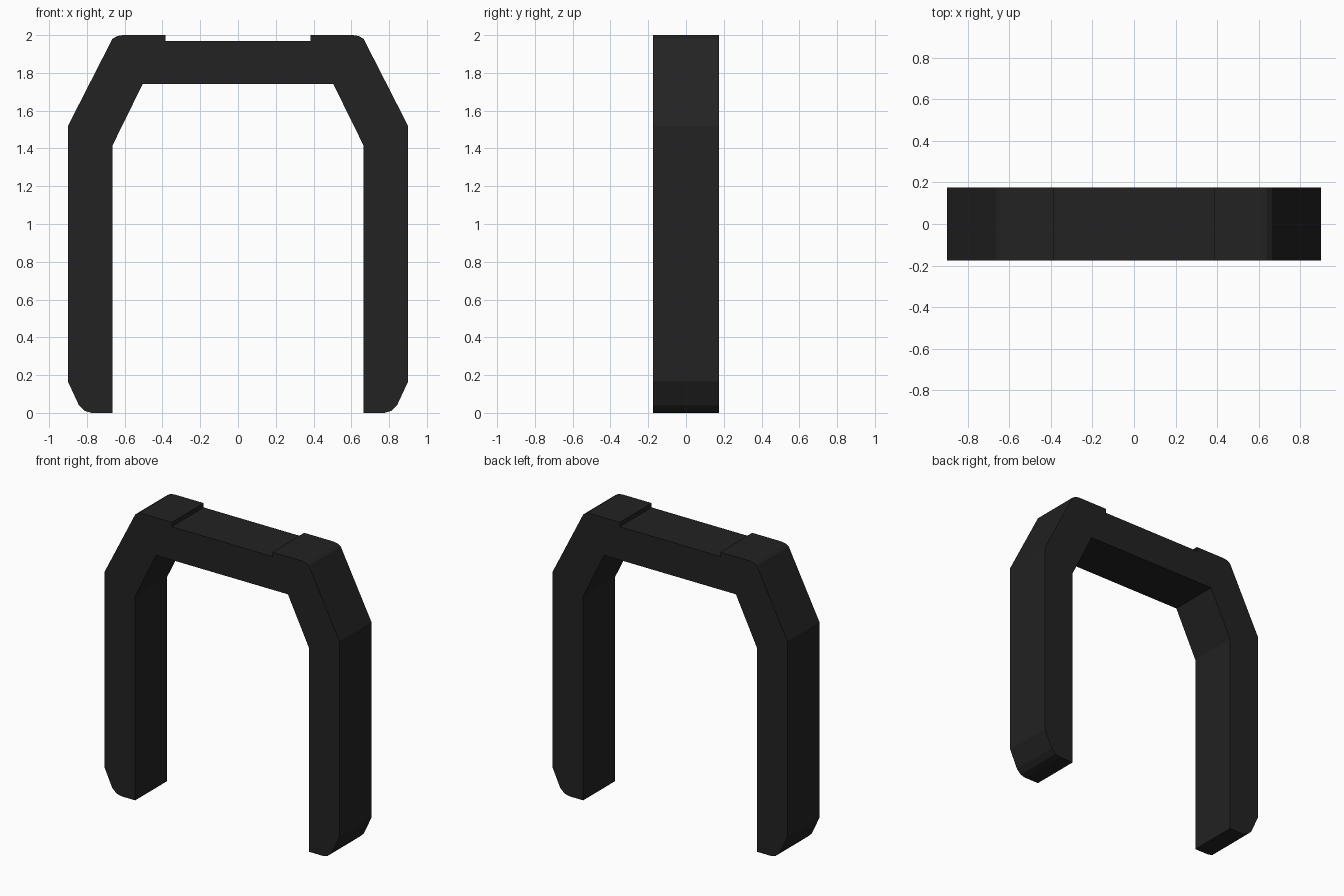
import bpy
import bmesh

cube = bpy.data.objects.get("Cube")
if cube:
    bpy.data.objects.remove(cube, do_unlink=True)

HALF_DEPTH = 0.175

black = bpy.data.materials.new("matte_black")
black.use_nodes = True
colour = (0.016, 0.016, 0.016, 1)
black.diffuse_color = colour
bsdf = next(n for n in black.node_tree.nodes if n.type == "BSDF_PRINCIPLED")
bsdf.inputs["Base Color"].default_value = colour
bsdf.inputs["Roughness"].default_value = 0.8

# Half outline of the arch: bar top, raised pad, shoulder, leg, rounded foot, inner side
half = [
    (0.385, 1.97), (0.385, 2.0), (0.61, 2.0), (0.64, 1.995), (0.665, 1.98),
    (0.9, 1.52), (0.9, 0.165), (0.842, 0.04), (0.81, 0.01), (0.775, 0.0),
    (0.665, 0.0), (0.665, 1.415), (0.505, 1.74),
]
outline = half + [(-x, z) for x, z in reversed(half)]

# Extrude the outline through the depth
bm = bmesh.new()
front = bm.faces.new([bm.verts.new((x, -HALF_DEPTH, z)) for x, z in outline])
result = bmesh.ops.extrude_face_region(bm, geom=[front], use_keep_orig=True)
moved = [g for g in result["geom"] if isinstance(g, bmesh.types.BMVert)]
bmesh.ops.translate(bm, verts=moved, vec=(0, 2 * HALF_DEPTH, 0))
bmesh.ops.recalc_face_normals(bm, faces=bm.faces[:])

mesh = bpy.data.meshes.new("arch_frame")
bm.to_mesh(mesh)
bm.free()
mesh.materials.append(black)
arch = bpy.data.objects.new("arch_frame", mesh)
bpy.context.collection.objects.link(arch)
